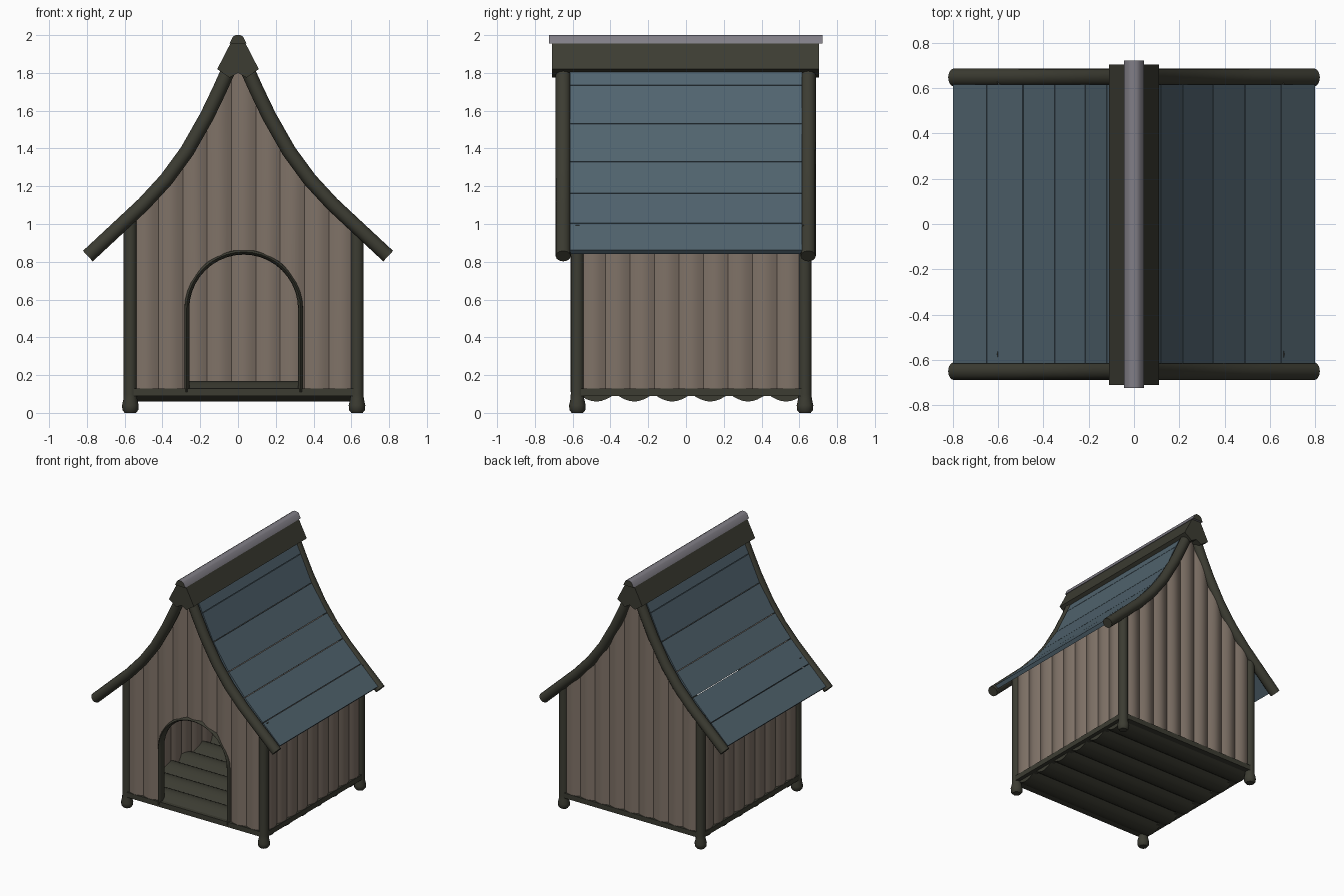
import bpy, bmesh, math
from mathutils import Vector

if "Cube" in bpy.data.objects:
    bpy.data.objects.remove(bpy.data.objects["Cube"])


def material(name, rgb):
    m = bpy.data.materials.new(name)
    m.diffuse_color = (*rgb, 1)
    m.use_nodes = True
    m.node_tree.nodes["Principled BSDF"].inputs["Base Color"].default_value = m.diffuse_color
    return m


DARK = material("dark olive timber", (0.045, 0.045, 0.032))
WALL = material("brown boards", (0.215, 0.170, 0.137))
ROOF = material("slate blue", (0.082, 0.127, 0.158))
GREY = material("ridge grey", (0.22, 0.21, 0.24))

X0, X1, Y0, Y1 = -0.57, 0.63, -0.575, 0.63      # post centres
MX = (X0 + X1) / 2
# roof surface from ridge to eave (half), and rafter centre line
TOP = [(0.03, 1.92), (0.12, 1.735), (0.215, 1.53), (0.35, 1.33),
       (0.49, 1.163), (0.65, 1.005), (0.80, 0.862)]
RAFTER = [(0.03, 1.86), (0.10, 1.705), (0.165, 1.57), (0.27, 1.385),
          (0.38, 1.235), (0.5, 1.105), (0.65, 0.965), (0.795, 0.83)]


def make(name, bm, *mats, smooth=None):
    bmesh.ops.recalc_face_normals(bm, faces=bm.faces)
    me = bpy.data.meshes.new(name)
    bm.to_mesh(me)
    bm.free()
    ob = bpy.data.objects.new(name, me)
    bpy.context.collection.objects.link(ob)
    for m in mats:
        me.materials.append(m)
    if smooth:
        bpy.ops.object.select_all(action='DESELECT')
        ob.select_set(True)
        bpy.context.view_layer.objects.active = ob
        bpy.ops.object.shade_smooth_by_angle(angle=math.radians(smooth))
    return ob


def loft(name, rings, *mats, smooth=None):
    """Closed solid through equal-length rings of points."""
    bm = bmesh.new()
    vs = [[bm.verts.new(p) for p in r] for r in rings]
    n = len(vs[0])
    for a, b in zip(vs, vs[1:]):
        for i in range(n):
            j = (i + 1) % n
            bm.faces.new((a[i], a[j], b[j], b[i]))
    for k, cap in enumerate((vs[0], vs[-1])):
        f = bm.faces.new(cap)
        f.material_index = len(mats) - 1
    return make(name, bm, *mats, smooth=smooth)


def extrude_y(name, profile, y0, y1, *mats, smooth=None):
    return loft(name, [[(x, y, z) for x, z in profile] for y in (y0, y1)], *mats, smooth=smooth)


def box(name, x0, x1, y0, y1, z0, z1, mat):
    return extrude_y(name, [(x0, z0), (x1, z0), (x1, z1), (x0, z1)], y0, y1, mat)


def sweep(name, path, y, rn, ry, mat, sides=12):
    """Elliptic section swept along a path in the xz plane."""
    pts = [Vector(p) for p in path]
    rings = []
    for i, p in enumerate(pts):
        d = (pts[min(i + 1, len(pts) - 1)] - pts[max(i - 1, 0)]).normalized()
        ring = []
        for k in range(sides):
            a = 2 * math.pi * k / sides
            ring.append((p.x - d.y * rn * math.cos(a), y + ry * math.sin(a),
                         p.y + d.x * rn * math.cos(a)))
        rings.append(ring)
    return loft(name, rings, mat, smooth=40)


def roof_z(x):
    x = max(abs(x), 0.05)
    for (xa, za), (xb, zb) in zip(TOP, TOP[1:]):
        if x <= xb:
            return za + (zb - za) * (x - xa) / (xb - xa)
    return TOP[-1][1]


def board_wall(name, u0, u1, c, along_x, boards=9, steps=8):
    """Wall of bulging upright boards, reaching up to the roof."""
    rings = []
    for i in range(boards * steps + 1):
        u = u0 + (u1 - u0) * i / (boards * steps)
        t = 0.008 + 0.02 * math.sin(math.pi * (i % steps) / steps)
        top = roof_z(u if along_x else c) - 0.03
        sec = [(c - t, 0.11), (c + t, 0.11), (c + t, top), (c - t, top)]
        rings.append([(u, w, z) if along_x else (w, u, z) for w, z in sec])
    return loft(name, rings, WALL, smooth=35)


# walls
front = board_wall("front_wall", X0 + 0.02, X1 - 0.02, Y0, True)
board_wall("back_wall", X0 + 0.02, X1 - 0.02, Y1, True)
board_wall("left_wall", Y0 + 0.02, Y1 - 0.02, X0, False)
board_wall("right_wall", Y0 + 0.02, Y1 - 0.02, X1, False)

# arched doorway
def arch(r, z0, n=20):
    return [(MX - r, z0), (MX - r, 0.35)] + [
        (MX - r * math.cos(math.pi * k / n), 0.55 + r * math.sin(math.pi * k / n))
        for k in range(n + 1)] + [(MX + r, 0.35), (MX + r, z0)]


cutter = extrude_y("door_cutter", arch(0.302, 0.05), Y0 - 0.2, Y0 + 0.2, WALL)
cutter.hide_render = True
mod = front.modifiers.new("door", 'BOOLEAN')
mod.operation, mod.solver, mod.object = 'DIFFERENCE', 'EXACT', cutter
bpy.context.view_layer.objects.active = front
bpy.ops.object.modifier_apply(modifier="door")
bpy.data.objects.remove(cutter)
sweep("door_frame", arch(0.302, 0.11), Y0, 0.014, 0.036, DARK, 8)

# corner posts with rounded feet
for x in (X0, X1):
    for y in (Y0, Y1):
        prof = [(0.030, 0), (0.042, 0.015), (0.044, 0.04), (0.036, 0.075),
                (0.035, 0.1), (0.035, roof_z(x) - 0.03)]
        rings = [[(x + r * math.cos(math.tau * k / 12), y + r * math.sin(math.tau * k / 12), z)
                  for k in range(12)] for r, z in prof]
        loft("corner_post", rings, DARK, smooth=45)

# sills under the walls
for y in (Y0, Y1):
    box("sill", X0, X1, y - 0.03, y + 0.03, 0.09, 0.13, DARK)
for x in (X0, X1):
    box("sill", x - 0.03, x + 0.03, Y0, Y1, 0.09, 0.13, DARK)

# floor of six rounded planks
w = (Y1 - Y0) / 6
for i in range(6):
    yc = Y0 + w * (i + 0.5)
    sec = []
    for k in range(9):
        f = k / 8
        sec.append((yc - w / 2 + w * f, 0.13 + 0.04 * math.sin(math.pi * f)))
    sec += [(y, 0.23 - z) for y, z in reversed(sec)]
    loft("floor_plank", [[(x, y, z) for y, z in sec] for x in (X0, X1)], DARK, smooth=40)

# roof planks and curved rafters, mirrored
for s in (-1, 1):
    for (xa, za), (xb, zb) in zip(TOP, TOP[1:]):
        d = Vector((xb - xa, zb - za)).normalized()
        nx, nz = -d.y * -0.03, d.x * -0.03
        nx = d.y * 0.03
        g = d * 0.002
        quad = [(xa + g.x, za + g.y), (xb - g.x, zb - g.y),
                (xb - g.x + nx, zb - g.y + nz), (xa + g.x + nx, za + g.y + nz)]
        extrude_y("roof_plank", [(s * x, z) for x, z in quad], -0.615, 0.615, ROOF)
    for y in (-0.65, 0.647):
        sweep("rafter", [(s * x, z) for x, z in RAFTER], y, 0.038, 0.04, DARK)

# ridge cap and grey ridge bar
half = [(0.03, 1.975), (0.11, 1.82), (0.045, 1.775)]
extrude_y("ridge_cap", half + [(0, 1.80)] + [(-x, z) for x, z in reversed(half)],
          -0.71, 0.705, DARK)
half = [(0.012, 2.0), (0.027, 1.992), (0.045, 1.955)]
extrude_y("ridge_bar", half + [(-x, z) for x, z in reversed(half)],
          -0.725, 0.722, GREY, DARK, smooth=50)
